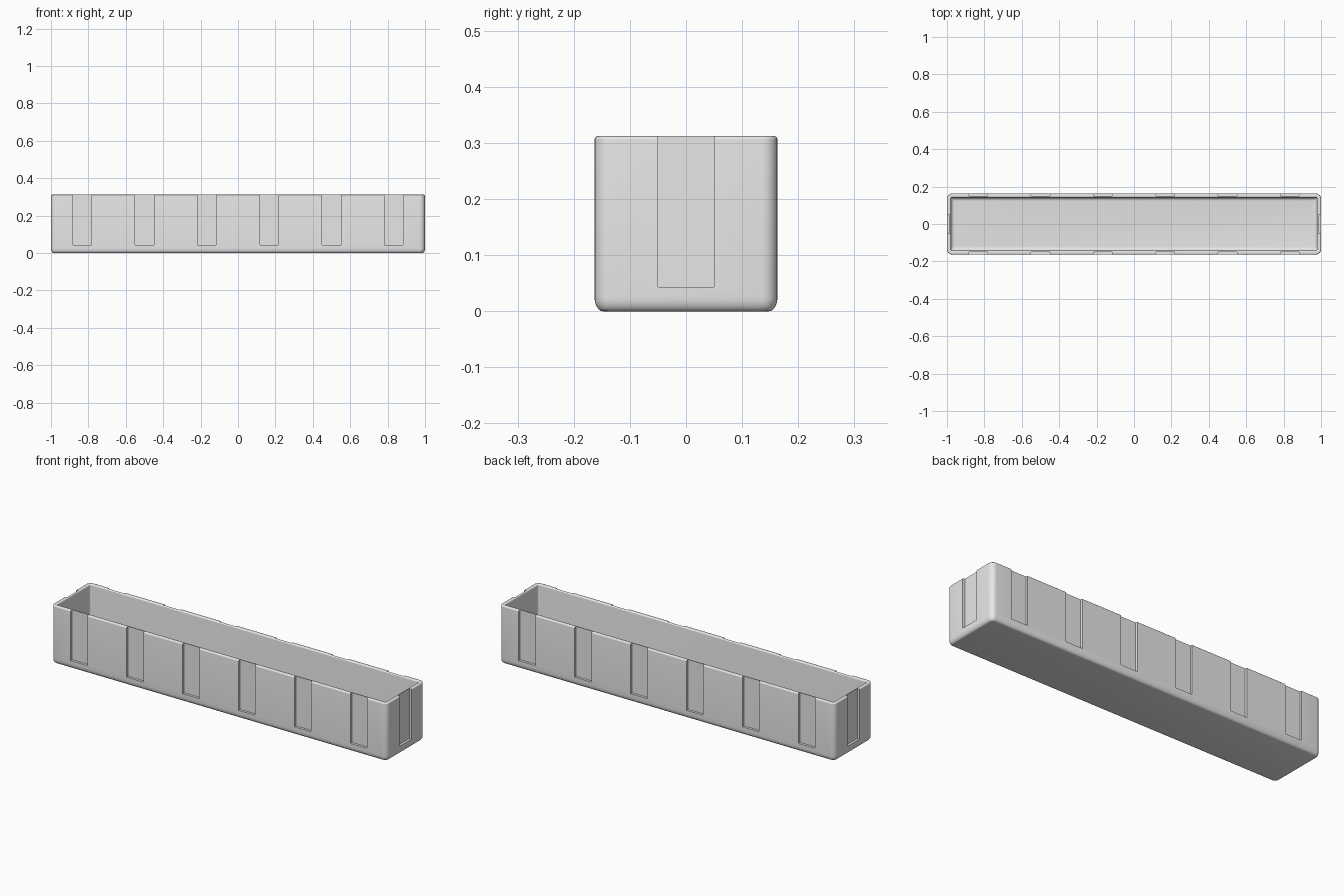
import bpy, bmesh
from math import sin, cos, pi

cube = bpy.data.objects.get("Cube")
if cube:
    bpy.data.objects.remove(cube, do_unlink=True)

HX, HY, H = 1.0, 0.163, 0.312       # half length, half width, height
WALL, FLOOR, CORNER = 0.021, 0.021, 0.027
SLOT_W, SLOT_D, SLOT_Z = 0.1, 0.013, 0.043
STEPS = 6

grey = bpy.data.materials.new("light grey plastic")
grey.use_nodes = True
color = (0.8, 0.8, 0.8, 1)
grey.diffuse_color = color
grey.node_tree.nodes["Principled BSDF"].inputs["Base Color"].default_value = color


def finish(name, bm):
    bmesh.ops.recalc_face_normals(bm, faces=bm.faces)
    mesh = bpy.data.meshes.new(name)
    bm.to_mesh(mesh)
    bm.free()
    mesh.materials.append(grey)
    obj = bpy.data.objects.new(name, mesh)
    bpy.context.collection.objects.link(obj)
    return obj


def ring(bm, inset, z):
    """Rounded rectangle loop, inset from the outer wall."""
    r = max(CORNER - inset, 0.008)
    verts = []
    for q, (sx, sy) in enumerate([(1, 1), (-1, 1), (-1, -1), (1, -1)]):
        for i in range(STEPS + 1):
            a = (q + i / STEPS) * pi / 2
            verts.append(bm.verts.new((sx * (HX - inset - r) + r * cos(a),
                                       sy * (HY - inset - r) + r * sin(a), z)))
    return verts


def arc(inset, z, rx, rz, start):
    """Quarter ellipse in (inset, z), turning clockwise from start."""
    angles = [start - i / STEPS * pi / 2 for i in range(STEPS + 1)]
    return [(inset + rx * cos(a), z + rz * sin(a)) for a in angles]


# Wall profile: bottom edge, rounded rim, inner wall, inner floor fillet
profile = arc(0.015, 0.025, 0.015, 0.025, 1.5 * pi)
profile += arc(0.006, H - 0.006, 0.006, 0.006, pi)
profile += arc(WALL - 0.006, H - 0.006, 0.006, 0.006, pi / 2)
profile += [(WALL + 0.018 * (1 - cos(a)), FLOOR + 0.022 * (1 - sin(a)))
            for a in [i / STEPS * pi / 2 for i in range(STEPS + 1)]]

bm = bmesh.new()
rings = [ring(bm, *p) for p in profile]
for a, b in zip(rings, rings[1:]):
    for i in range(len(a)):
        j = (i + 1) % len(a)
        bm.faces.new((a[i], a[j], b[j], b[i]))
bm.faces.new(rings[0])
bm.faces.new(rings[-1])
bin_body = finish("bin_body", bm)

# Slot cutters: six along each long side, one at each end
bm = bmesh.new()


def cutter(x, y, sx, sy):
    box = bmesh.ops.create_cube(bm, size=1)["verts"]
    bmesh.ops.scale(bm, vec=(sx, sy, 0.4), verts=box)
    bmesh.ops.translate(bm, vec=(x, y, SLOT_Z + 0.2), verts=box)


for side in (-1, 1):
    for i in range(6):
        cutter((i - 2.5) / 3, side * HY, SLOT_W, 2 * SLOT_D)
    cutter(side * HX, 0, 2 * SLOT_D, SLOT_W)
slots = finish("slot_cutters", bm)
slots.hide_render = True

# Cut the slots and smooth the rounded edges
bpy.ops.object.select_all(action="DESELECT")
bpy.context.view_layer.objects.active = bin_body
bin_body.select_set(True)
cut = bin_body.modifiers.new("slots", "BOOLEAN")
cut.operation = "DIFFERENCE"
cut.solver = "EXACT"
cut.object = slots
bpy.ops.object.modifier_apply(modifier=cut.name)
bpy.data.objects.remove(slots, do_unlink=True)
bpy.ops.object.shade_smooth_by_angle()
